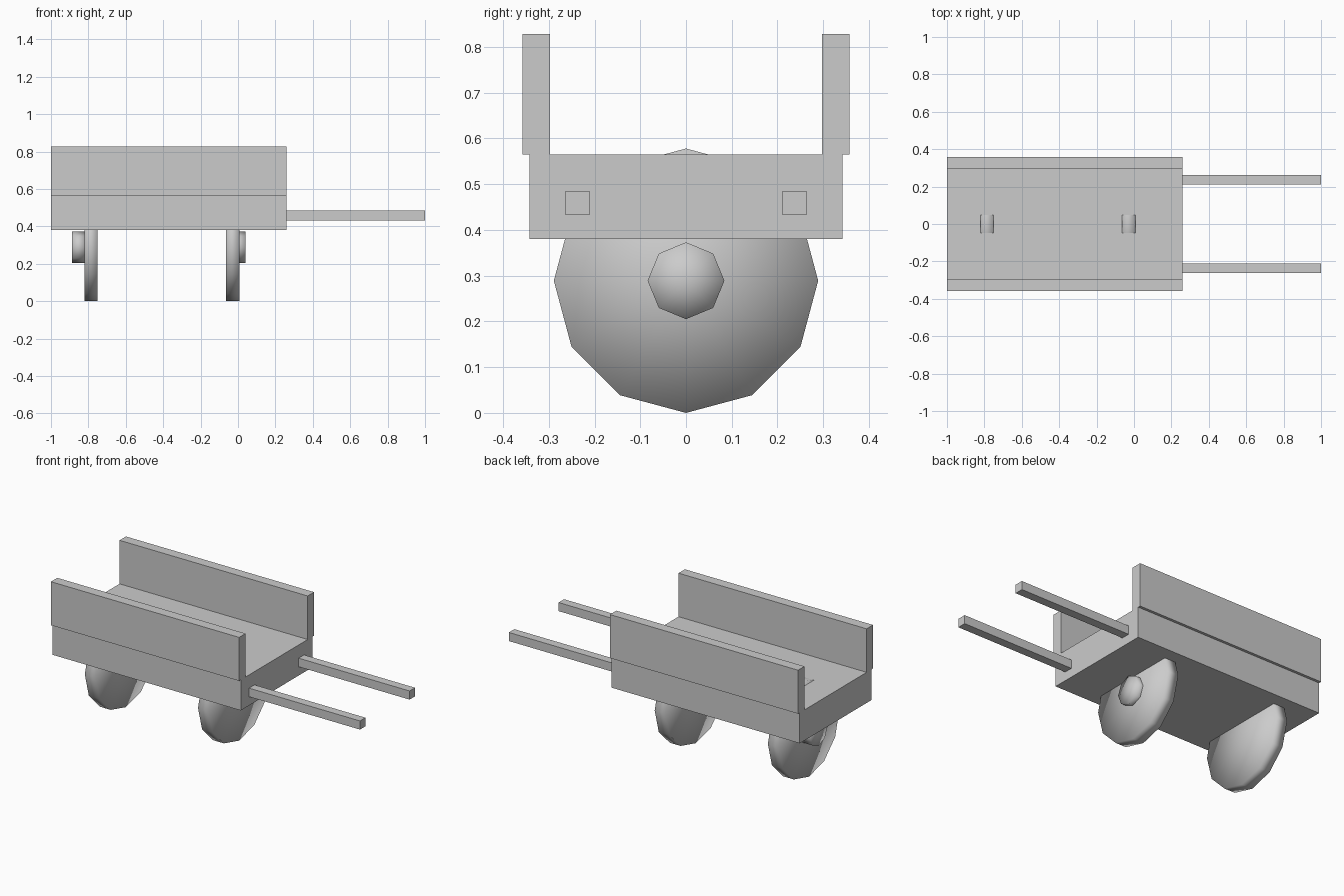
import bpy, bmesh
from math import pi
from mathutils import Matrix, Vector

if "Cube" in bpy.data.objects:
    bpy.data.objects.remove(bpy.data.objects["Cube"], do_unlink=True)

grey = bpy.data.materials.new("plain grey")
grey.use_nodes = True
colour = (0.6, 0.6, 0.6, 1)
grey.diffuse_color = colour
grey.node_tree.nodes["Principled BSDF"].inputs["Base Color"].default_value = colour


def finish(bm, name, smooth=False):
    mesh = bpy.data.meshes.new(name)
    for face in bm.faces:
        face.smooth = smooth
    bm.to_mesh(mesh)
    bm.free()
    mesh.materials.append(grey)
    obj = bpy.data.objects.new(name, mesh)
    bpy.context.collection.objects.link(obj)
    return obj


def box(name, low, high):
    low, high = Vector(low), Vector(high)
    bm = bmesh.new()
    bmesh.ops.create_cube(bm, size=1)
    bmesh.ops.scale(bm, vec=high - low, verts=bm.verts)
    bmesh.ops.translate(bm, vec=(low + high) / 2, verts=bm.verts)
    return finish(bm, name)


def disc(name, x0, x1, radius, sides):
    """Softly shaded cylinder along x, with a corner at the bottom."""
    bm = bmesh.new()
    bmesh.ops.create_cone(bm, cap_ends=True, cap_tris=True, segments=sides,
                          radius1=radius, radius2=radius, depth=x1 - x0)
    bmesh.ops.rotate(bm, matrix=Matrix.Rotation(pi / 2, 3, 'Y'), verts=bm.verts)
    bmesh.ops.translate(bm, vec=((x0 + x1) / 2, 0, AXLE_Z), verts=bm.verts)
    return finish(bm, name, smooth=True)


AXLE_Z = 0.289

# Cart bed
box("bed", (-1, -0.342, 0.38), (0.258, 0.342, 0.565))

# Side boards and pull handles, one pair on each side
for side, s in (("front", -1), ("back", 1)):
    for part, x0, x1, y0, y1, z0, z1 in (
            ("side_board", -1, 0.258, 0.297, 0.358, 0.565, 0.828),
            ("handle", 0.2, 1, 0.211, 0.263, 0.433, 0.485)):
        ya, yb = sorted((s * y0, s * y1))
        box(f"{side}_{part}", (x0, ya, z0), (x1, yb, z1))

# Wheels across the bed, each with a hub on its outer face
disc("left_wheel", -0.065, 0.007, 0.289, 12)
disc("left_hub", -0.03, 0.04, 0.084, 8)
disc("right_wheel", -0.822, -0.75, 0.289, 12)
disc("right_hub", -0.887, -0.815, 0.084, 8)
